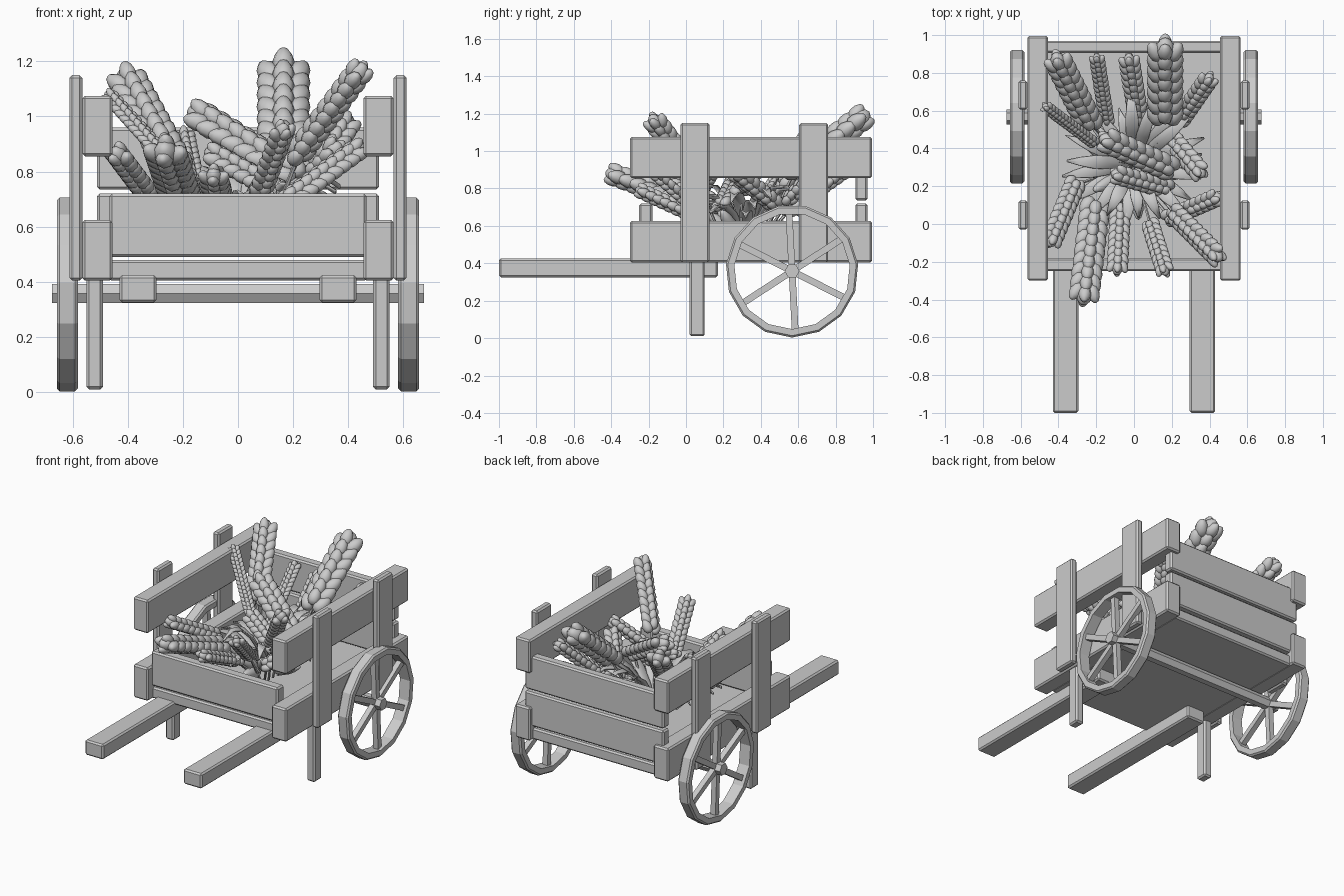
import bpy, bmesh, math, random
from mathutils import Vector, Matrix

random.seed(4)
if "Cube" in bpy.data.objects:
    bpy.data.objects.remove(bpy.data.objects["Cube"])

grey = bpy.data.materials.new("plain grey")
grey.use_nodes = True
grey.diffuse_color = (0.6, 0.6, 0.6, 1)
grey.node_tree.nodes["Principled BSDF"].inputs["Base Color"].default_value = (0.6, 0.6, 0.6, 1)


def finish(bm, name, smooth=None):
    bmesh.ops.recalc_face_normals(bm, faces=bm.faces)
    mesh = bpy.data.meshes.new(name)
    bm.to_mesh(mesh)
    bm.free()
    mesh.materials.append(grey)
    ob = bpy.data.objects.new(name, mesh)
    bpy.context.collection.objects.link(ob)
    if smooth:
        bpy.ops.object.select_all(action='DESELECT')
        ob.select_set(True)
        bpy.context.view_layer.objects.active = ob
        bpy.ops.object.shade_smooth_by_angle(angle=math.radians(smooth))
    return ob


def bevel(ob, width=0.01):
    mod = ob.modifiers.new("bevel", 'BEVEL')
    mod.width, mod.segments = width, 1
    return ob


def board(name, x, y, z):
    """Bevelled box from its (low, high) ranges."""
    bm = bmesh.new()
    bmesh.ops.create_cube(bm, size=1)
    for v in bm.verts:
        v.co = [r[0] if c < 0 else r[1] for c, r in zip(v.co, (x, y, z))]
    return bevel(finish(bm, name))


def mirrored(name, x, y, z):
    board("left_" + name, x, y, z)
    board("right_" + name, (-x[1], -x[0]), y, z)


# Cart body
board("floor", (-0.47, 0.47), (-0.245, 0.96), (0.405, 0.48))
board("front_plank", (-0.467, 0.467), (-0.25, -0.18), (0.49, 0.72))
for name, z in (("lower", (0.495, 0.72)), ("upper", (0.735, 0.96))):
    board(name + "_back_plank", (-0.512, 0.512), (0.905, 0.97), z)
for name, z in (("lower", (0.405, 0.625)), ("upper", (0.855, 1.075))):
    mirrored(name + "_side_plank", (0.455, 0.565), (-0.3, 0.995), z)
mirrored("front_post", (0.565, 0.612), (-0.03, 0.125), (0.405, 1.15))
mirrored("back_post", (0.565, 0.612), (0.605, 0.76), (0.405, 1.15))
mirrored("leg", (0.49, 0.55), (0.02, 0.1), (0.01, 0.42))
mirrored("handle", (0.295, 0.43), (-1, 0.17), (0.325, 0.425))

# Axle and wheels
HUB = Vector((0, 0.567, 0.358))
TURN = Matrix.Rotation(math.pi / 2, 4, 'Y')
bm = bmesh.new()
bmesh.ops.create_cone(bm, cap_ends=True, segments=6, radius1=0.04, radius2=0.04,
                      depth=1.35, matrix=Matrix.Translation(HUB) @ TURN)
finish(bm, "axle")


def wheel(name, side):
    bm = bmesh.new()
    n, profile = 15, ((0.31, -0.038), (0.345, -0.038), (0.355, -0.028),
                      (0.355, 0.028), (0.345, 0.038), (0.31, 0.038))
    rings = []
    for i in range(n):
        a = 2 * math.pi * i / n
        rings.append([bm.verts.new((w, r * math.sin(a), -r * math.cos(a))) for r, w in profile])
    for i in range(n):
        a, b = rings[i], rings[(i + 1) % n]
        for j in range(len(profile)):
            k = (j + 1) % len(profile)
            bm.faces.new((a[j], a[k], b[k], b[j]))
    for i in range(6):
        spin = Matrix.Rotation(math.radians(60 * i + 3), 4, 'X')
        bmesh.ops.create_cube(bm, size=1, matrix=spin @ Matrix.Translation((0, 0, 0.165))
                              @ Matrix.Diagonal((0.036, 0.036, 0.3, 1)))
    bmesh.ops.translate(bm, verts=bm.verts, vec=HUB + Vector((side * 0.619, 0, 0)))
    finish(bm, name)


wheel("left_wheel", 1)
wheel("right_wheel", -1)


# Grain ears
def frame(origin, along, across):
    """Matrix with z along the given direction and x near the across direction."""
    z = along.normalized()
    y = z.cross(across).normalized()
    m = Matrix((y.cross(z), y, z)).transposed().to_4x4()
    m.translation = origin
    return m


def kernel(bm, m, length, width):
    """Pointed seed growing along z from the origin."""
    made = bmesh.ops.create_uvsphere(bm, u_segments=8, v_segments=6, radius=1)
    for v in made["verts"]:
        t = (v.co.z + 1) / 2
        slim = 1.1 - 0.35 * t
        v.co = m @ Vector((v.co.x * width * slim, v.co.y * width * slim, t * length))


def stalk(bm, start, end, radius=0.008):
    d = end - start
    m = frame((start + end) / 2, d, Vector((1, 0.1, 0)))
    bmesh.ops.create_cone(bm, segments=5, radius1=radius, radius2=radius,
                          depth=d.length, matrix=m)


def ear(index, tip, base, width):
    tip, base = Vector(tip), Vector(base)
    axis = tip - base
    d = axis.normalized()
    across = d.cross(Vector((0, -0.5, 1))).normalized()
    depth = d.cross(across)
    bm = bmesh.new()
    levels = max(5, round(axis.length / (width * 0.42)))
    step = axis.length / (levels + 1)
    size = width * 0.25
    for i in range(levels):
        p = base + d * step * i
        for s in (-1, 1):
            lean = d + across * s * 0.5
            kernel(bm, frame(p + across * s * size * 0.5, lean, depth), step * 1.8, size)
            kernel(bm, frame(p + depth * s * size * 0.4 + d * step * 0.4,
                             d + depth * s * 0.3, across), step * 1.6, size * 0.9)
    kernel(bm, frame(tip - d * step * 1.7, d, across), step * 1.7, size * 1.2)
    root = Vector((base.x * 0.4, 0.3 + (base.y - 0.3) * 0.4, 0.5))
    stalk(bm, root, base + d * step)
    finish(bm, f"grain_ear_{index}", 50)


ears = [
    ((-0.42, 0.9, 1.17), (-0.22, 0.5, 0.8), 0.15),
    ((0.165, 0.98, 1.21), (0.165, 0.53, 0.86), 0.19),
    ((0.46, -0.19, 1.19), (0.2, 0.07, 0.84), 0.13),
    ((-0.27, -0.43, 0.89), (-0.2, 0.14, 0.68), 0.16),
    ((-0.18, 0.46, 1.03), (0.22, 0.28, 0.78), 0.15),
    ((-0.12, 0.27, 0.88), (0.2, 0.18, 0.7), 0.12),
    ((-0.2, 0.9, 0.95), (-0.14, 0.52, 0.66), 0.08),
    ((-0.03, 0.9, 0.93), (0.03, 0.52, 0.66), 0.11),
    ((0.41, 0.79, 1.0), (0.23, 0.53, 0.72), 0.11),
    ((-0.48, 0.63, 1.09), (-0.2, 0.42, 0.78), 0.07),
    ((-0.45, -0.12, 0.88), (-0.3, 0.24, 0.68), 0.12),
    ((-0.09, -0.27, 0.8), (-0.07, 0.12, 0.62), 0.11),
    ((0.17, -0.27, 0.97), (0.08, 0.02, 0.72), 0.1),
    ((0.46, 0.15, 0.9), (0.16, 0.02, 0.68), 0.11),
    ((0.37, 0.25, 0.9), (0.14, 0.52, 0.68), 0.12),
]
for number, spec in enumerate(ears, 1):
    ear(number, *spec)

# Arching leaves and a heap of loose seed heads at the heart of the bundle
bm = bmesh.new()
for i in range(22):
    a = i * 2.4
    out = Vector((math.cos(a), math.sin(a), 0))
    side = Vector((-out.y, out.x, 0))
    reach, rise = random.uniform(0.28, 0.42), random.uniform(0.15, 0.32)
    rows = []
    for k in range(6):
        t = k / 5
        p = Vector((0, 0.32, 0.52)) + out * reach * t + Vector((0, 0, rise * math.sin(t * 2.2)))
        w = 0.035 * math.sin(math.pi * (0.08 + 0.9 * t))
        rows.append([bm.verts.new(p + o) for o in
                     (side * w, Vector((0, 0, -0.012)), -side * w)])
    for r, s in zip(rows, rows[1:]):
        for j in range(2):
            bm.faces.new((r[j], r[j + 1], s[j + 1], s[j]))
leaves = finish(bm, "leaves", 50)
leaves.modifiers.new("thickness", 'SOLIDIFY').thickness = 0.006

bm = bmesh.new()
for i in range(14):
    a = i * 2.4
    out = Vector((math.cos(a), math.sin(a), random.uniform(0.3, 0.9)))
    start = Vector((0, 0.3, 0.5)) + out * random.uniform(0.04, 0.12)
    kernel(bm, frame(start, out, Vector((0.1, 0.2, 1))), 0.2, 0.04)
finish(bm, "loose_seed_heads", 50)
